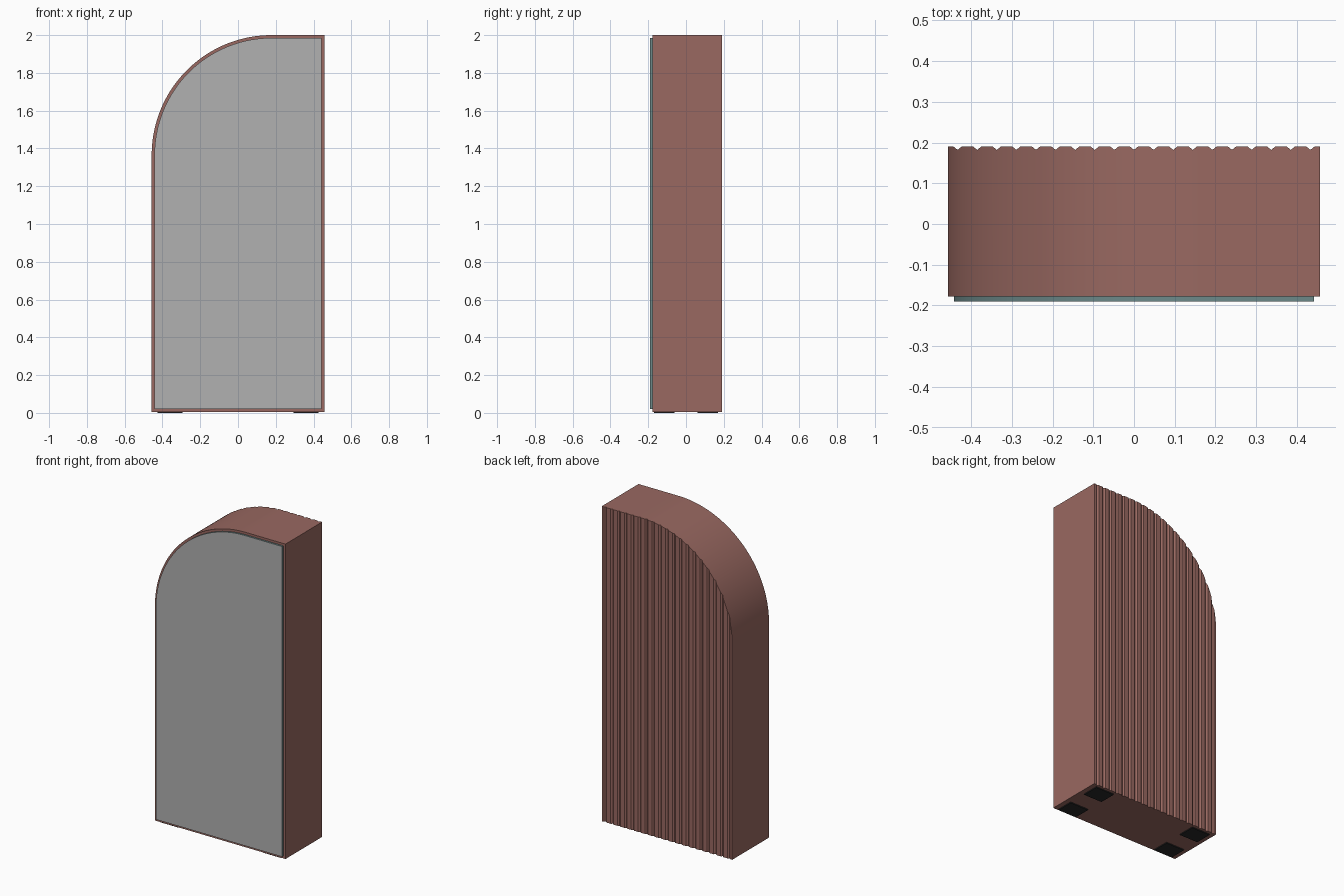
import bpy, bmesh, math

if "Cube" in bpy.data.objects:
    bpy.data.objects.remove(bpy.data.objects["Cube"])

W, H, Z0 = 0.457, 2.0, 0.006       # half width, top, underside of the body
FRONT, BACK = -0.178, 0.19
R = 0.635                          # radius of the rounded corner


def material(name, rgb):
    m = bpy.data.materials.new(name)
    m.diffuse_color = (*rgb, 1)
    m.use_nodes = True
    m.node_tree.nodes["Principled BSDF"].inputs["Base Color"].default_value = m.diffuse_color
    return m


def add_object(name, bm, *mats):
    bmesh.ops.recalc_face_normals(bm, faces=bm.faces)
    me = bpy.data.meshes.new(name)
    bm.to_mesh(me)
    bm.free()
    ob = bpy.data.objects.new(name, me)
    bpy.context.collection.objects.link(ob)
    for m in mats:
        me.materials.append(m)
    return ob


def extrude(bm, points, direction):
    face = bm.faces.new([bm.verts.new(p) for p in points])
    geom = bmesh.ops.extrude_face_region(bm, geom=[face], use_keep_orig=True)["geom"]
    bmesh.ops.translate(bm, vec=direction,
                        verts=[g for g in geom if isinstance(g, bmesh.types.BMVert)])


def outline(inset, y, steps=48):
    # rectangle with one large rounded upper corner
    cx, cz, r = R - W, H - R, R - inset
    pts = [(-W + inset, y, Z0 + inset), (W - inset, y, Z0 + inset), (W - inset, y, H - inset)]
    for i in range(steps + 1):
        a = math.pi / 2 * (1 + i / steps)
        pts.append((cx + r * math.cos(a), y, cz + r * math.sin(a)))
    return pts


def activate(ob):
    bpy.ops.object.select_all(action='DESELECT')
    ob.select_set(True)
    bpy.context.view_layer.objects.active = ob


brown = material("brown", (0.32, 0.14, 0.12))
black = material("black", (0.02, 0.02, 0.02))
grey = material("mirror_grey", (0.44, 0.44, 0.44))
teal = material("glass_edge", (0.15, 0.25, 0.25))

# cabinet body
bm = bmesh.new()
extrude(bm, outline(0, FRONT), (0, BACK - FRONT, 0))
body = add_object("cabinet_body", bm, brown)

# vertical V grooves across the back
bm = bmesh.new()
N = 19
pitch = 2 * W / N
for i in range(N):
    x = -W + pitch * (i + 0.5)
    extrude(bm, [(x - 0.0125, BACK + 0.002, -0.1), (x + 0.0125, BACK + 0.002, -0.1),
                 (x, BACK - 0.008, -0.1)], (0, 0, H + 0.3))
cutter = add_object("groove_cutter", bm)
cutter.hide_render = True

mod = body.modifiers.new("grooves", 'BOOLEAN')
mod.operation = 'DIFFERENCE'
mod.solver = 'EXACT'
mod.object = cutter
activate(body)
bpy.ops.object.modifier_apply(modifier=mod.name)
bpy.data.objects.remove(cutter)
bpy.ops.object.shade_smooth_by_angle(angle=math.radians(25))

# mirror panel on the front, tinted edge
bm = bmesh.new()
extrude(bm, outline(0.015, -0.19), (0, FRONT + 0.19, 0))
mirror = add_object("mirror_panel", bm, grey, teal)
for p in mirror.data.polygons:
    p.material_index = 0 if p.normal.y < -0.9 else 1
activate(mirror)
bpy.ops.object.shade_smooth_by_angle(angle=math.radians(25))

# four flat feet
for sx, side in ((-1, "left"), (1, "right")):
    for y0, y1, end in ((-0.17, -0.06, "front"), (0.06, 0.17, "back")):
        bm = bmesh.new()
        xa, xb = sx * 0.295, sx * 0.425
        extrude(bm, [(xa, y0, 0), (xb, y0, 0), (xb, y1, 0), (xa, y1, 0)], (0, 0, Z0))
        add_object(f"foot_{end}_{side}", bm, black)
